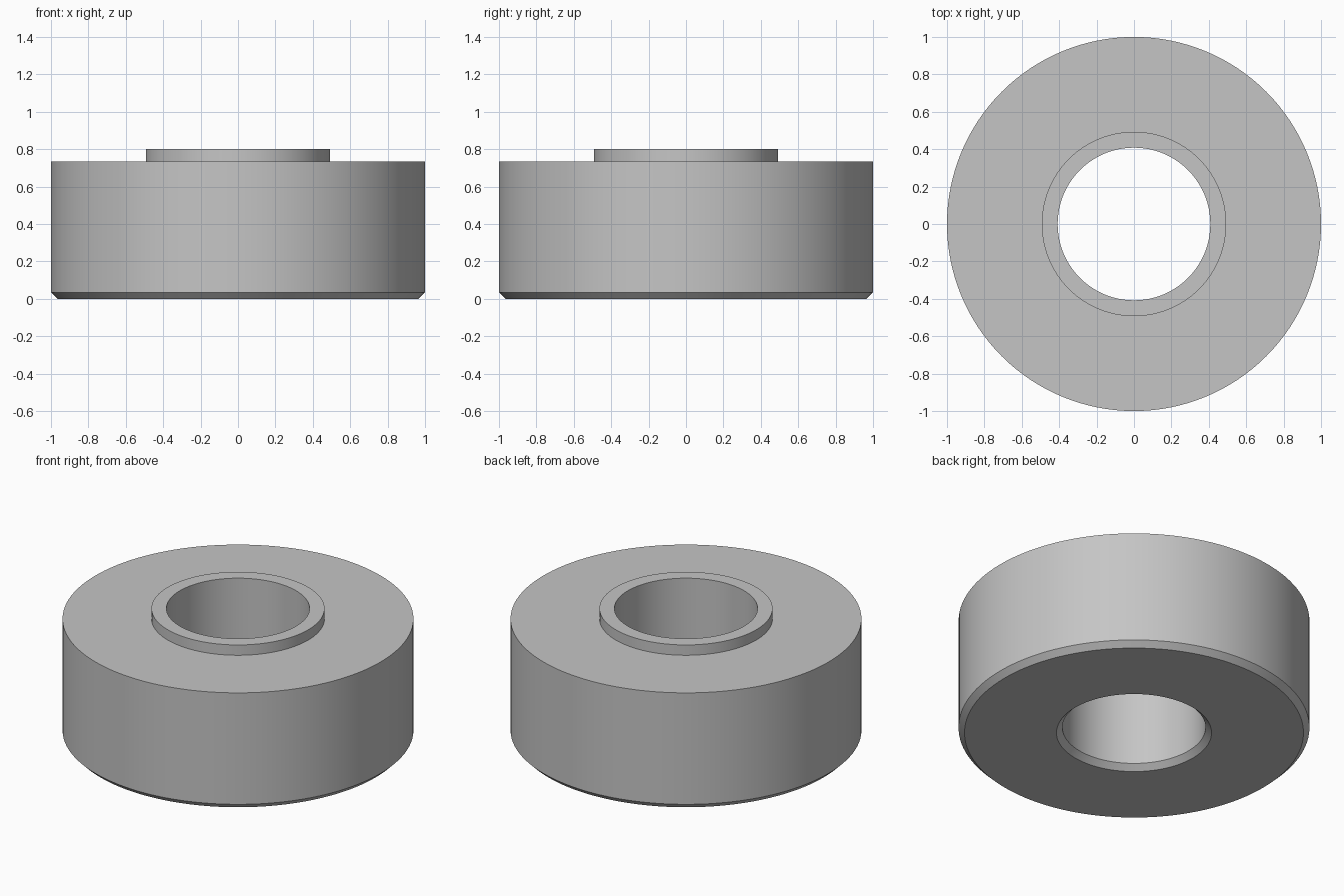
import bpy
import bmesh
import math

cube = bpy.data.objects.get("Cube")
if cube:
    bpy.data.objects.remove(cube, do_unlink=True)

SEGMENTS = 128
OUTER, BOSS, BORE = 1.0, 0.493, 0.408
SHOULDER, TOP, CHAMFER = 0.735, 0.8, 0.034

# Plain grey metal
grey = bpy.data.materials.new("grey_metal")
grey.use_nodes = True
colour = (0.56, 0.56, 0.56, 1)
grey.diffuse_color = colour
grey.node_tree.nodes["Principled BSDF"].inputs["Base Color"].default_value = colour

# Closed ring section: chamfered foot, body, raised collar, chamfered bore
section = [
    (BORE + CHAMFER, 0),
    (OUTER - CHAMFER, 0),
    (OUTER, CHAMFER),
    (OUTER, SHOULDER),
    (BOSS, SHOULDER),
    (BOSS, TOP),
    (BORE, TOP),
    (BORE, CHAMFER),
]

# Turn the section around the vertical axis
bm = bmesh.new()
verts = [bm.verts.new((r, 0, z)) for r, z in section]
edges = [bm.edges.new((v, verts[i - 1])) for i, v in enumerate(verts)]
bmesh.ops.spin(bm, geom=verts + edges, cent=(0, 0, 0), axis=(0, 0, 1),
               angle=math.tau, steps=SEGMENTS, use_merge=False)
bmesh.ops.remove_doubles(bm, verts=bm.verts[:], dist=0.0001)
bmesh.ops.recalc_face_normals(bm, faces=bm.faces[:])

mesh = bpy.data.meshes.new("collared_bushing")
bm.to_mesh(mesh)
bm.free()
mesh.materials.append(grey)
bushing = bpy.data.objects.new("collared_bushing", mesh)
bpy.context.collection.objects.link(bushing)

# Smooth round walls with crisp rims
bpy.ops.object.select_all(action="DESELECT")
bushing.select_set(True)
bpy.context.view_layer.objects.active = bushing
bpy.ops.object.shade_smooth_by_angle(angle=math.radians(30))
